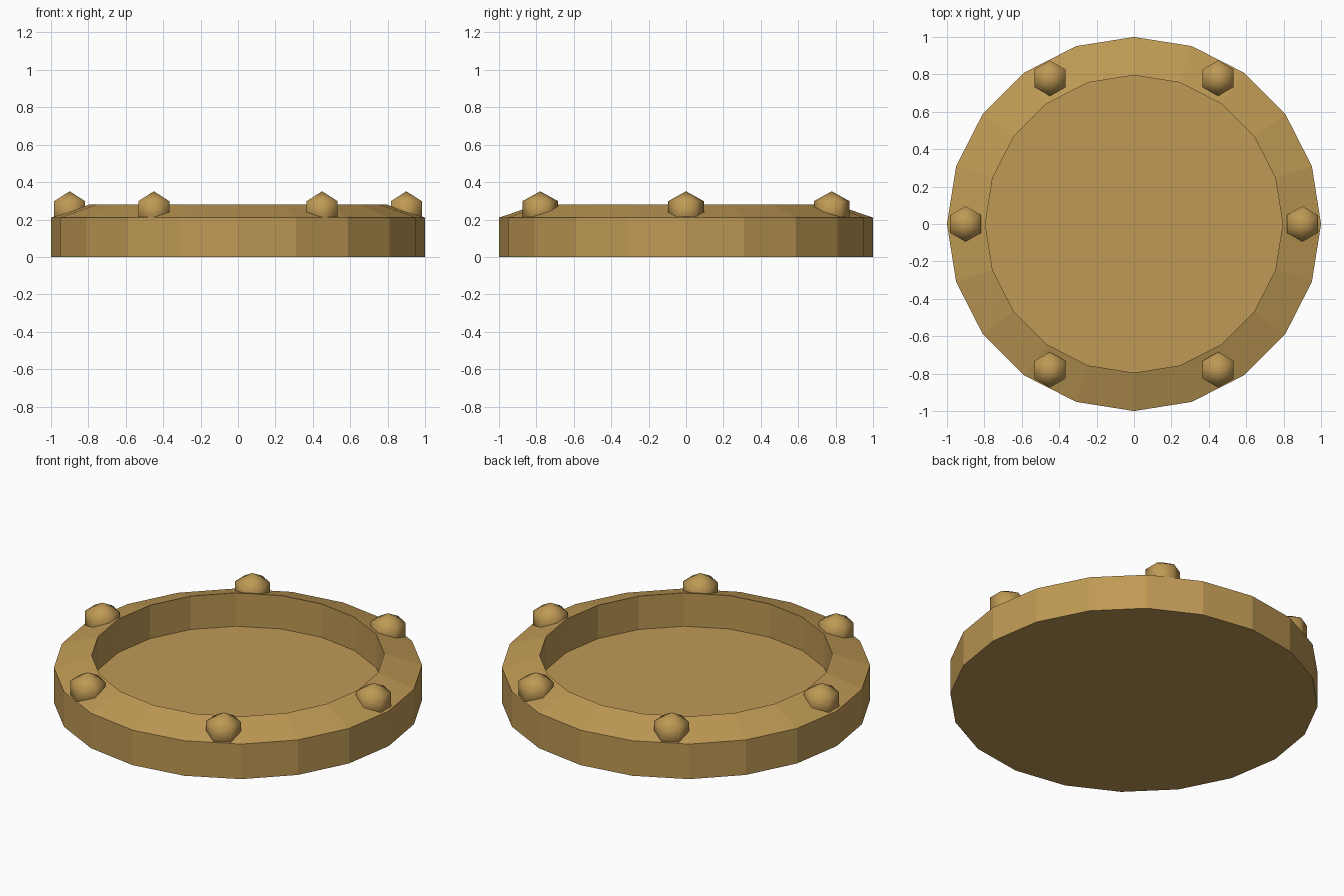
import bpy, bmesh
from math import cos, sin, pi, tau
from mathutils import Matrix

if "Cube" in bpy.data.objects:
    bpy.data.objects.remove(bpy.data.objects["Cube"])

brass = bpy.data.materials.new("brass")
brass.diffuse_color = (0.52, 0.32, 0.09, 1)
brass.use_nodes = True
brass.node_tree.nodes["Principled BSDF"].inputs["Base Color"].default_value = brass.diffuse_color


def add_object(name, bm, smooth=False):
    bmesh.ops.recalc_face_normals(bm, faces=bm.faces)
    for f in bm.faces:
        f.smooth = smooth
    mesh = bpy.data.meshes.new(name)
    bm.to_mesh(mesh)
    bm.free()
    mesh.materials.append(brass)
    obj = bpy.data.objects.new(name, mesh)
    bpy.context.collection.objects.link(obj)
    return obj


# Shallow dish: 20-sided rings, capped at the underside and the recessed floor
SIDES = 20
profile = [(1.0, 0.0), (1.0, 0.21), (0.795, 0.28), (0.795, 0.08)]
bm = bmesh.new()
rings = [[bm.verts.new((r * cos(tau * i / SIDES), r * sin(tau * i / SIDES), z))
          for i in range(SIDES)] for r, z in profile]
for low, high in zip(rings, rings[1:]):
    for i in range(SIDES):
        j = (i + 1) % SIDES
        bm.faces.new((low[i], low[j], high[j], high[i]))
bm.faces.new(rings[0])
bm.faces.new(rings[-1])
add_object("dish", bm)

# Six low-poly studs set into the sloped rim
for k in range(6):
    a = k * pi / 3
    bm = bmesh.new()
    bmesh.ops.create_uvsphere(bm, u_segments=6, v_segments=3, radius=1)
    bmesh.ops.transform(bm, verts=bm.verts, matrix=Matrix.Diagonal((0.11, 0.11, 0.106, 1)))
    stud = add_object(f"rim_stud_{k + 1}", bm, smooth=True)
    stud.location = (0.9 * cos(a), 0.9 * sin(a), 0.245)
